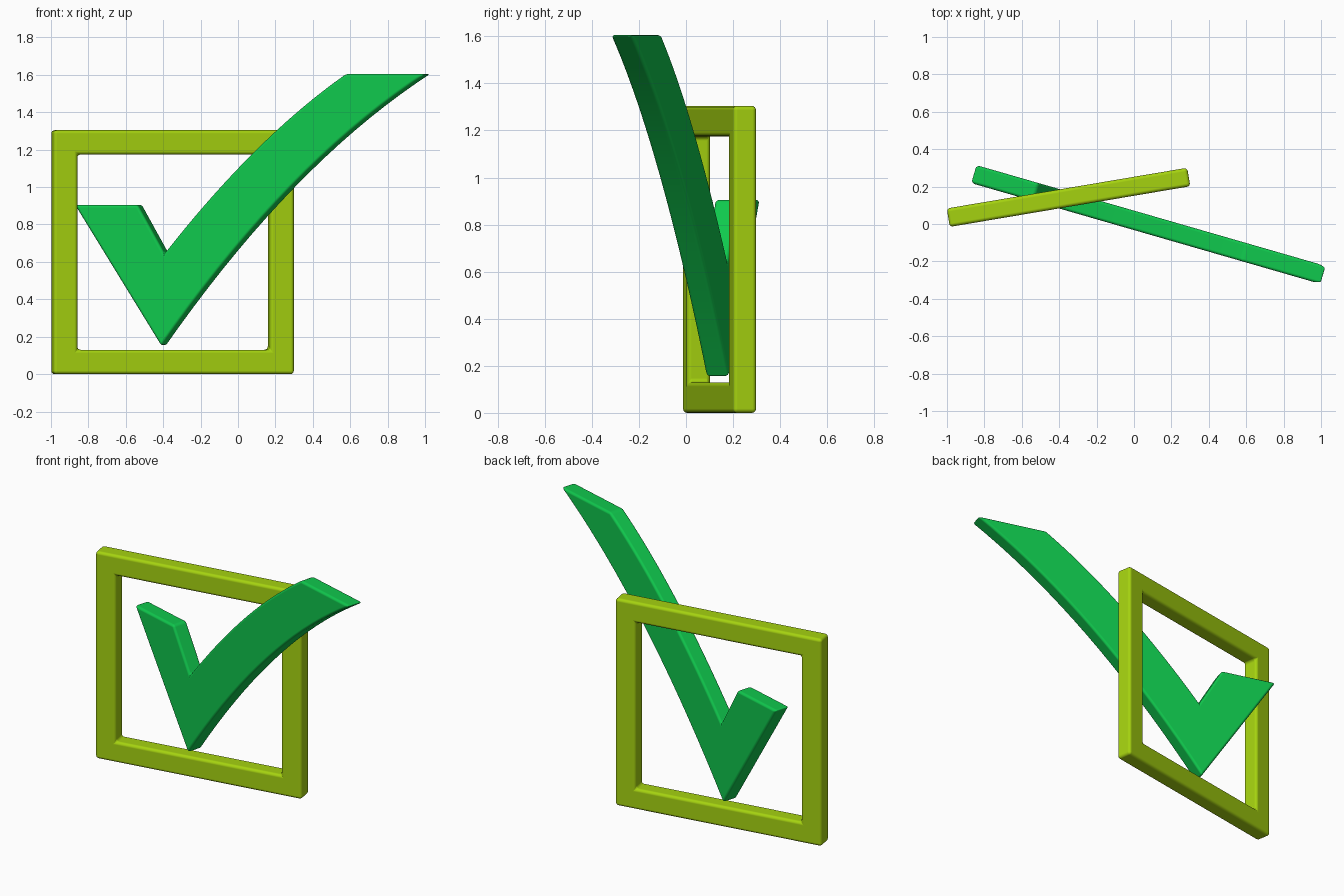
import bpy, bmesh, math
from mathutils import Vector

if "Cube" in bpy.data.objects:
    bpy.data.objects.remove(bpy.data.objects["Cube"])

def material(name, rgb):
    m = bpy.data.materials.new(name)
    m.diffuse_color = (*rgb, 1.0)
    m.use_nodes = True
    m.node_tree.nodes["Principled BSDF"].inputs["Base Color"].default_value = m.diffuse_color
    return m

LIME = material("lime green", (0.376, 0.645, 0.005))
GREEN = material("bright green", (0.005, 0.578, 0.074))

def plate(name, faces, thick, loc, turn, mat, bevel):
    """Flat outline faces (x, z) extruded to a plate with rounded edges."""
    bm = bmesh.new()
    for f in faces:
        bm.faces.new([bm.verts.new((x, -thick / 2, z)) for x, z in f])
    bmesh.ops.remove_doubles(bm, verts=bm.verts, dist=1e-5)
    ext = bmesh.ops.extrude_face_region(bm, geom=bm.faces[:], use_keep_orig=True)
    moved = [g for g in ext["geom"] if isinstance(g, bmesh.types.BMVert)]
    bmesh.ops.translate(bm, verts=moved, vec=(0, thick, 0))
    bmesh.ops.recalc_face_normals(bm, faces=bm.faces)
    for f in bm.faces:
        f.smooth = True
    me = bpy.data.meshes.new(name)
    bm.to_mesh(me)
    bm.free()
    ob = bpy.data.objects.new(name, me)
    bpy.context.collection.objects.link(ob)
    me.materials.append(mat)
    ob.location = loc
    ob.rotation_euler.z = math.radians(turn)
    b = ob.modifiers.new("rounded edges", "BEVEL")
    b.width, b.segments = bevel, 4
    b.limit_method, b.angle_limit = "ANGLE", math.radians(30)
    b.harden_normals = True
    return ob

def bezier(a, c, b, n=18):
    a, b, c = Vector(a), Vector(b), Vector(c)
    return [tuple(a * (1 - t) ** 2 + c * 2 * t * (1 - t) + b * t * t)
            for t in (i / n for i in range(n + 1))]

# Square box frame: four mitred bars
H, W = 0.652, 0.13
def square(r):
    return [(-r, H - r), (r, H - r), (r, H + r), (-r, H + r)]
o, i = square(H), square(H - W)
bars = [[o[k], o[(k + 1) % 4], i[(k + 1) % 4], i[k]] for k in range(4)]
plate("box_frame", bars, 0.1, (-0.35, 0.1425, 0), 9.6, LIME, 0.018)

# Tick mark: front-view outline, unprojected onto its turned plane
TURN, T, CX = -16.1, 0.1, 0.0675
outline = [(-0.875, 0.905), (-0.538, 0.905)]
outline += bezier((-0.395, 0.645), (0.0925, 1.2675), (0.575, 1.605))
outline += bezier((1.004, 1.605), (0.2725, 1.13), (-0.412, 0.15))
rad = math.radians(TURN)
shift = T / 2 * math.sin(rad)
outline = [((x - shift - CX) / math.cos(rad), z) for x, z in outline]
plate("tick_mark", [outline], T, (CX, 0, 0), TURN, GREEN, 0.015)
